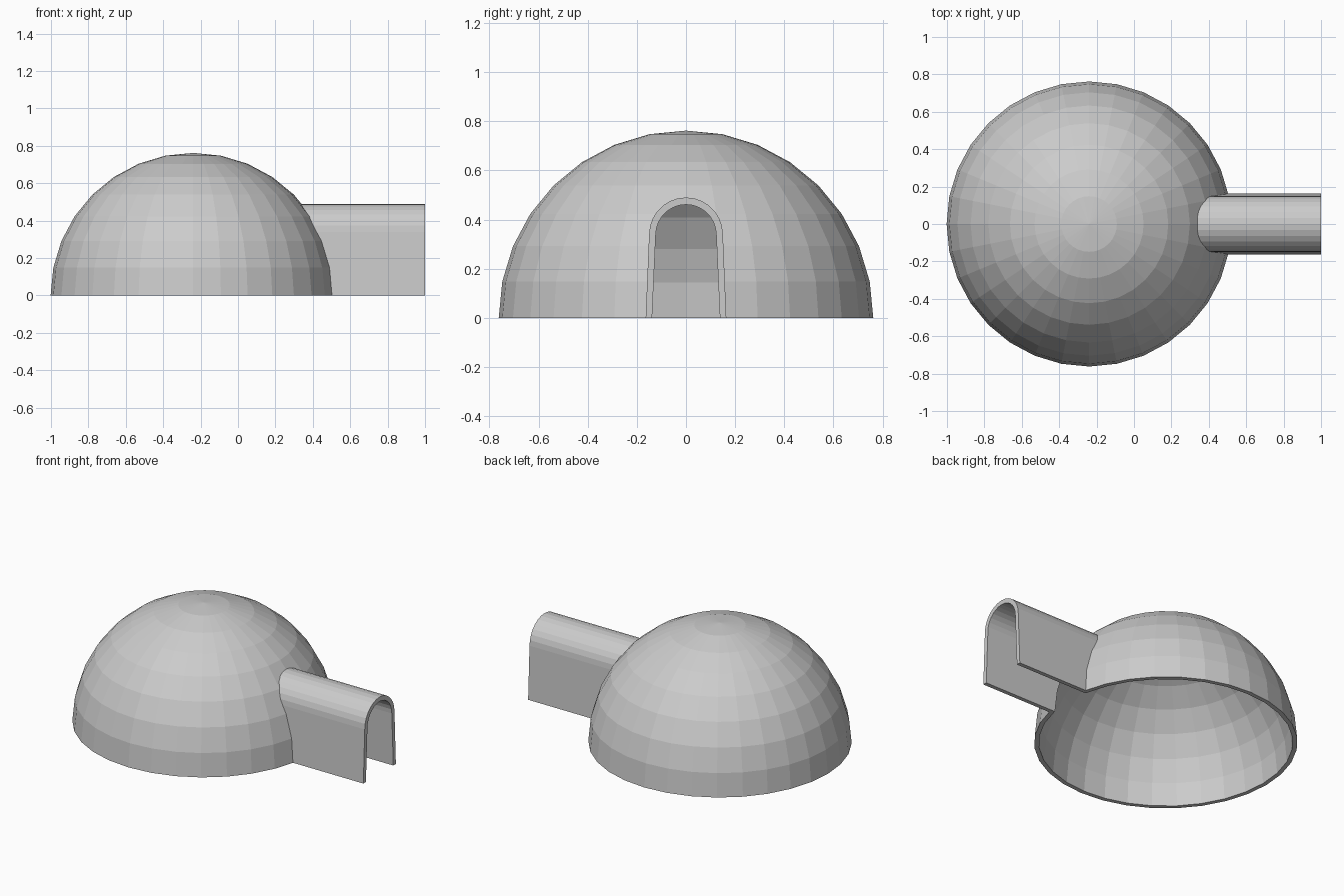
import bpy, bmesh, math

if "Cube" in bpy.data.objects:
    bpy.data.objects.remove(bpy.data.objects["Cube"])

CX = -0.24  # dome centre along x


def sphere(name, r):
    bpy.ops.mesh.primitive_uv_sphere_add(segments=32, ring_count=16, radius=r, location=(CX, 0, 0))
    ob = bpy.context.object
    ob.name = name
    return ob


def arch(name, half_base, r, spring, x0, x1):
    # arched profile with slightly splayed walls, extruded along x
    slope = (half_base - r) / spring
    low = -0.1
    pts = [(half_base - slope * low, low)]
    n = 14
    for i in range(n + 1):
        a = math.pi * i / n
        pts.append((r * math.cos(a), spring + r * math.sin(a)))
    pts.append((-(half_base - slope * low), low))
    bm = bmesh.new()
    face = bm.faces.new([bm.verts.new((x0, y, z)) for y, z in pts])
    ext = bmesh.ops.extrude_face_region(bm, geom=[face])
    moved = [v for v in ext["geom"] if isinstance(v, bmesh.types.BMVert)]
    bmesh.ops.translate(bm, vec=(x1 - x0, 0, 0), verts=moved)
    bmesh.ops.recalc_face_normals(bm, faces=bm.faces)
    mesh = bpy.data.meshes.new(name)
    bm.to_mesh(mesh)
    bm.free()
    ob = bpy.data.objects.new(name, mesh)
    bpy.context.collection.objects.link(ob)
    return ob


def combine(target, other, op):
    mod = target.modifiers.new(op, 'BOOLEAN')
    mod.operation = op
    mod.solver = 'EXACT'
    mod.object = other
    other.hide_render = True
    bpy.context.view_layer.objects.active = target
    bpy.ops.object.modifier_apply(modifier=mod.name)
    bpy.data.objects.remove(other)


# outer dome joined with the entrance tunnel
shell = sphere("dome_with_tunnel", 0.762)
combine(shell, arch("tunnel_outer", 0.164, 0.15, 0.34, 0.1, 1.0), 'UNION')

# hollow room and passage
combine(shell, sphere("room_cutter", 0.735), 'DIFFERENCE')
combine(shell, arch("passage_cutter", 0.138, 0.123, 0.338, 0.0, 1.2), 'DIFFERENCE')

# the tunnel must not reach into the room; trim everything below the floor
bpy.ops.mesh.primitive_cube_add(size=1, location=(0, 0, -1))
floor = bpy.context.object
floor.name = "floor_cutter"
floor.scale = (4, 4, 2)
combine(shell, floor, 'DIFFERENCE')
